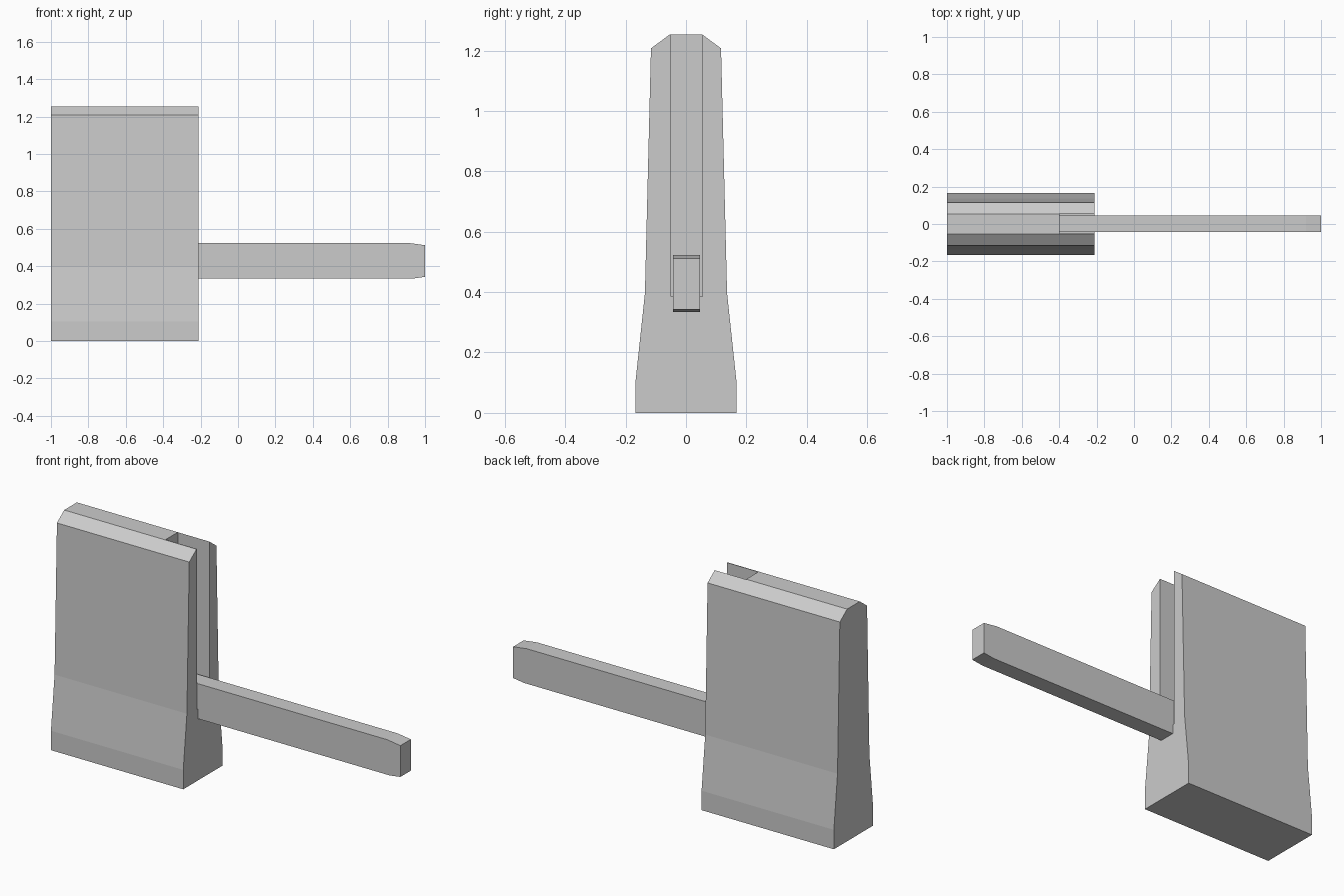
import bpy, bmesh

cube = bpy.data.objects.get("Cube")
if cube:
    bpy.data.objects.remove(cube, do_unlink=True)

# Single plain grey material
grey = bpy.data.materials.new("plain_grey")
grey.use_nodes = True
colour = (0.6, 0.6, 0.6, 1.0)
grey.diffuse_color = colour
grey.node_tree.nodes["Principled BSDF"].inputs["Base Color"].default_value = colour


def prism(name, points, depth):
    """Extrude a closed 3D outline along the depth vector."""
    bm = bmesh.new()
    face = bm.faces.new([bm.verts.new(p) for p in points])
    ext = bmesh.ops.extrude_face_region(bm, geom=[face])
    verts = [g for g in ext["geom"] if isinstance(g, bmesh.types.BMVert)]
    bmesh.ops.translate(bm, verts=verts, vec=depth)
    bmesh.ops.recalc_face_normals(bm, faces=bm.faces)
    mesh = bpy.data.meshes.new(name)
    bm.to_mesh(mesh)
    bm.free()
    mesh.materials.append(grey)
    obj = bpy.data.objects.new(name, mesh)
    bpy.context.collection.objects.link(obj)
    return obj


# Housing: flared base, tapering sides, chamfered top, extruded along x
half = [(0.167, 0.0), (0.167, 0.105), (0.136, 0.396), (0.116, 1.207), (0.054, 1.253)]
outline = half + [(-y, z) for y, z in reversed(half)]
housing = prism("housing", [(-1.0, y, z) for y, z in outline], (0.79, 0, 0))

# Slot for the lever, open at the top and at the +x end
slot = [(-0.05, 0.385), (0.055, 0.385), (0.055, 1.4), (-0.05, 1.4)]
cutter = prism("slot_cutter", [(-0.397, y, z) for y, z in slot], (0.4, 0, 0))
cutter.hide_render = True
cut = housing.modifiers.new("slot", "BOOLEAN")
cut.operation = "DIFFERENCE"
cut.solver = "EXACT"
cut.object = cutter
bpy.context.view_layer.objects.active = housing
bpy.ops.object.modifier_apply(modifier=cut.name)
bpy.data.objects.remove(cutter, do_unlink=True)

# Lever: flat bar with a slightly tapered tip
side = [(-0.40, 0.334), (0.935, 0.334), (1.0, 0.343),
        (1.0, 0.512), (0.92, 0.523), (-0.40, 0.523)]
prism("lever", [(x, -0.043, z) for x, z in side], (0, 0.089, 0))
